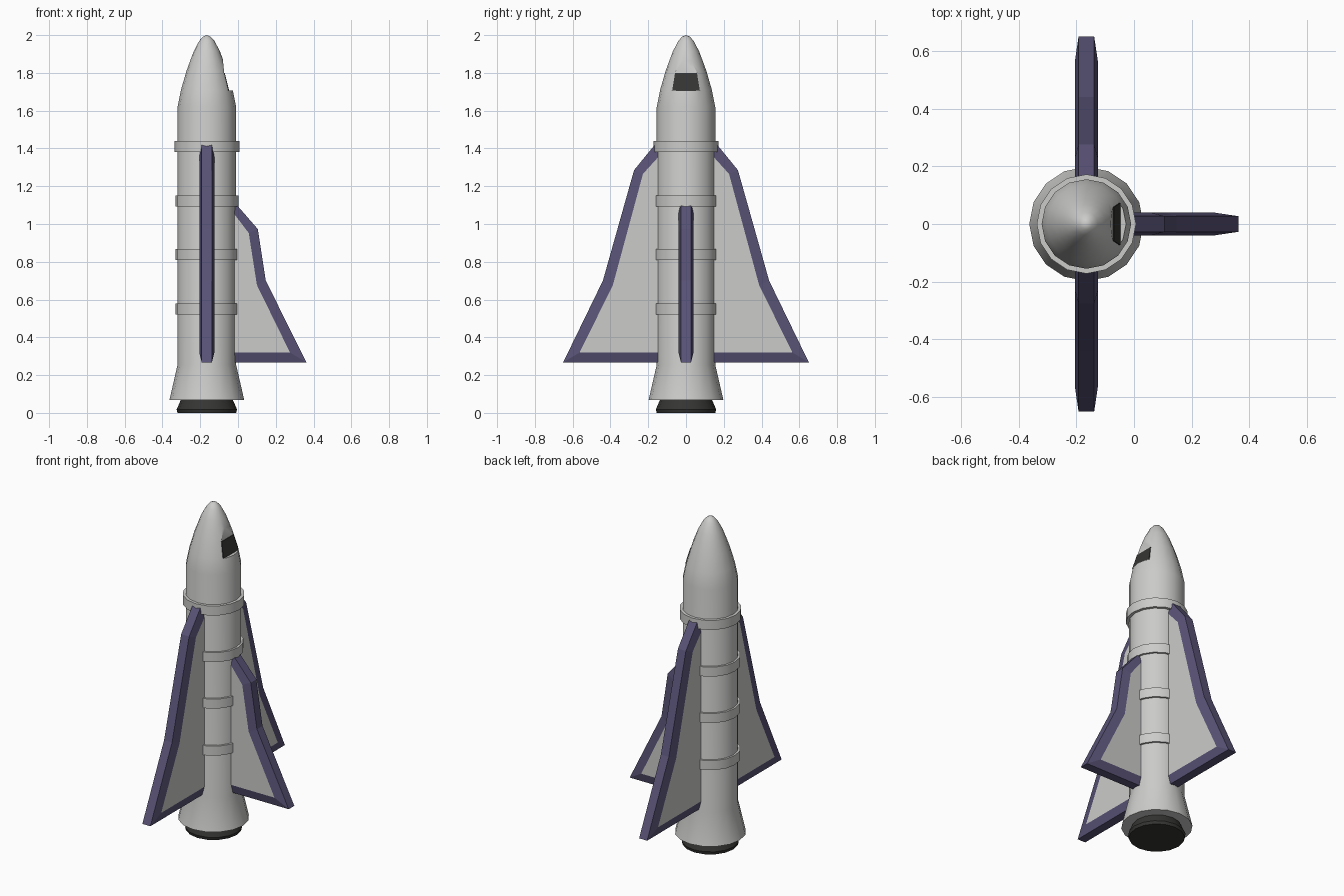
import bpy, bmesh, math
from mathutils import Matrix, Vector

AXIS = -0.165   # x of the rocket's centre line
SIDES = 16

if "Cube" in bpy.data.objects:
    bpy.data.objects.remove(bpy.data.objects["Cube"], do_unlink=True)


def material(name, colour):
    m = bpy.data.materials.new(name)
    m.use_nodes = True
    m.diffuse_color = (*colour, 1)
    m.node_tree.nodes["Principled BSDF"].inputs["Base Color"].default_value = (*colour, 1)
    return m


grey = material("light_grey", (0.6, 0.6, 0.59))
purple = material("dusky_purple", (0.1, 0.085, 0.18))
dark = material("charcoal", (0.035, 0.035, 0.033))


def make_object(name, bm, *mats):
    bmesh.ops.recalc_face_normals(bm, faces=bm.faces)
    mesh = bpy.data.meshes.new(name)
    bm.to_mesh(mesh)
    bm.free()
    for m in mats:
        mesh.materials.append(m)
    ob = bpy.data.objects.new(name, mesh)
    bpy.context.collection.objects.link(ob)
    return ob


def select(ob):
    bpy.ops.object.select_all(action='DESELECT')
    ob.select_set(True)
    bpy.context.view_layer.objects.active = ob


def smooth(ob, degrees=30):
    select(ob)
    bpy.ops.object.shade_smooth_by_angle(angle=math.radians(degrees))


def lathe(name, profile, mat):
    """Closed solid of revolution from (radius, z) points, bottom to top."""
    bm = bmesh.new()
    rings = []
    for r, z in profile:
        if r == 0:
            rings.append([bm.verts.new((AXIS, 0, z))] * SIDES)
        else:
            turns = [2 * math.pi * i / SIDES for i in range(SIDES)]
            rings.append([bm.verts.new((AXIS + r * math.cos(a), r * math.sin(a), z)) for a in turns])
    for low, high in zip(rings, rings[1:]):
        for i in range(SIDES):
            j = (i + 1) % SIDES
            corners = [low[i], low[j], high[j], high[i]]
            bm.faces.new(list(dict.fromkeys(corners)))
    for ring in (rings[0], rings[-1]):
        if ring[0] is not ring[1]:
            bm.faces.new(ring)
    return make_object(name, bm, mat)


def prism(name, outline, half_width, mat):
    """Extrude an (x, z) outline along y."""
    bm = bmesh.new()
    face = bm.faces.new([bm.verts.new((x, -half_width, z)) for x, z in outline])
    extruded = bmesh.ops.extrude_face_region(bm, geom=[face])["geom"]
    verts = [v for v in extruded if isinstance(v, bmesh.types.BMVert)]
    bmesh.ops.translate(bm, verts=verts, vec=(0, 2 * half_width, 0))
    return make_object(name, bm, mat)


def fin(name, outer, inner, angle):
    """Bevelled purple rim around a grey panel, standing out from the axis."""
    bm = bmesh.new()

    def loop(points, y):
        return [bm.verts.new((r, y, z)) for r, z in points]

    rims, panels = [], []
    for side in (-1, 1):
        rim, panel = loop(outer, side * 0.027), loop(inner, side * 0.04)
        rims.append(rim)
        panels.append(bm.faces.new(panel))
        for i in range(len(rim) - 1):
            bm.faces.new([rim[i], rim[i + 1], panel[i + 1], panel[i]])
    for i in range(len(outer) - 1):
        bm.faces.new([rims[0][i], rims[0][i + 1], rims[1][i + 1], rims[1][i]])
    for f in bm.faces:
        f.material_index = 1 if f in panels else 0
    bm.transform(Matrix.Translation((AXIS, 0, 0)) @ Matrix.Rotation(angle, 4, 'Z'))
    return make_object(name, bm, purple, grey)


# Hull with flared skirt and pointed nose
hull = lathe("hull", [(0.198, 0.068), (0.155, 0.255), (0.155, 1.62), (0.137, 1.71),
                      (0.108, 1.81), (0.088, 1.865), (0.069, 1.915), (0.04, 1.97),
                      (0.02, 1.992), (0, 2.0)], grey)

# Cockpit notch cut into the nose
sill, head = (-0.05, 1.708), (-0.073, 1.8)
cutter = prism("cockpit_cutter", [sill, (0.1, 1.708), (0.1, 1.88), (-0.081, 1.88), head], 0.15, grey)
cutter.hide_render = True
cutter.hide_viewport = True
cut = hull.modifiers.new("cockpit_notch", 'BOOLEAN')
cut.operation = 'DIFFERENCE'
cut.solver = 'EXACT'
cut.object = cutter
select(hull)
bpy.ops.object.modifier_apply(modifier=cut.name)
bpy.data.objects.remove(cutter, do_unlink=True)
smooth(hull, 28)

# Cockpit window plate lying on the notch
bm = bmesh.new()
plate = [(sill, -0.073), (sill, 0.073), (head, 0.058), (head, -0.058)]
front = [bm.verts.new((x + 0.003, y, z)) for (x, z), y in plate]
back = [bm.verts.new((x - 0.003, y, z)) for (x, z), y in plate]
bm.faces.new(front)
bm.faces.new(back)
for i in range(4):
    j = (i + 1) % 4
    bm.faces.new([front[i], front[j], back[j], back[i]])
make_object("cockpit_window", bm, dark)

# Bands around the hull
for n, (z, r) in enumerate([(1.41, 0.172), (1.122, 0.167), (0.838, 0.167), (0.55, 0.167)], 1):
    smooth(lathe(f"hull_band_{n}", [(r, z - 0.029), (r, z + 0.029)], grey))

# Engine nozzle
smooth(lathe("engine_nozzle", [(0.135, 0.075), (0.16, 0.018), (0.155, 0.0)][::-1], dark))

# Two large wings and the smaller tail fin
wing_outer = [(0.12, 0.268), (0.65, 0.268), (0.44, 0.7), (0.275, 1.285), (0.12, 1.475)]
wing_inner = [(0.12, 0.32), (0.563, 0.32), (0.387, 0.677), (0.228, 1.265), (0.12, 1.384)]
fin("left_wing", wing_outer, wing_inner, math.pi / 2)
fin("right_wing", wing_outer, wing_inner, -math.pi / 2)
tail_outer = [(0.12, 0.268), (0.527, 0.268), (0.312, 0.7), (0.27, 0.973), (0.12, 1.145)]
tail_inner = [(0.12, 0.32), (0.44, 0.32), (0.265, 0.677), (0.222, 0.952), (0.12, 1.086)]
fin("tail_fin", tail_outer, tail_inner, 0)
